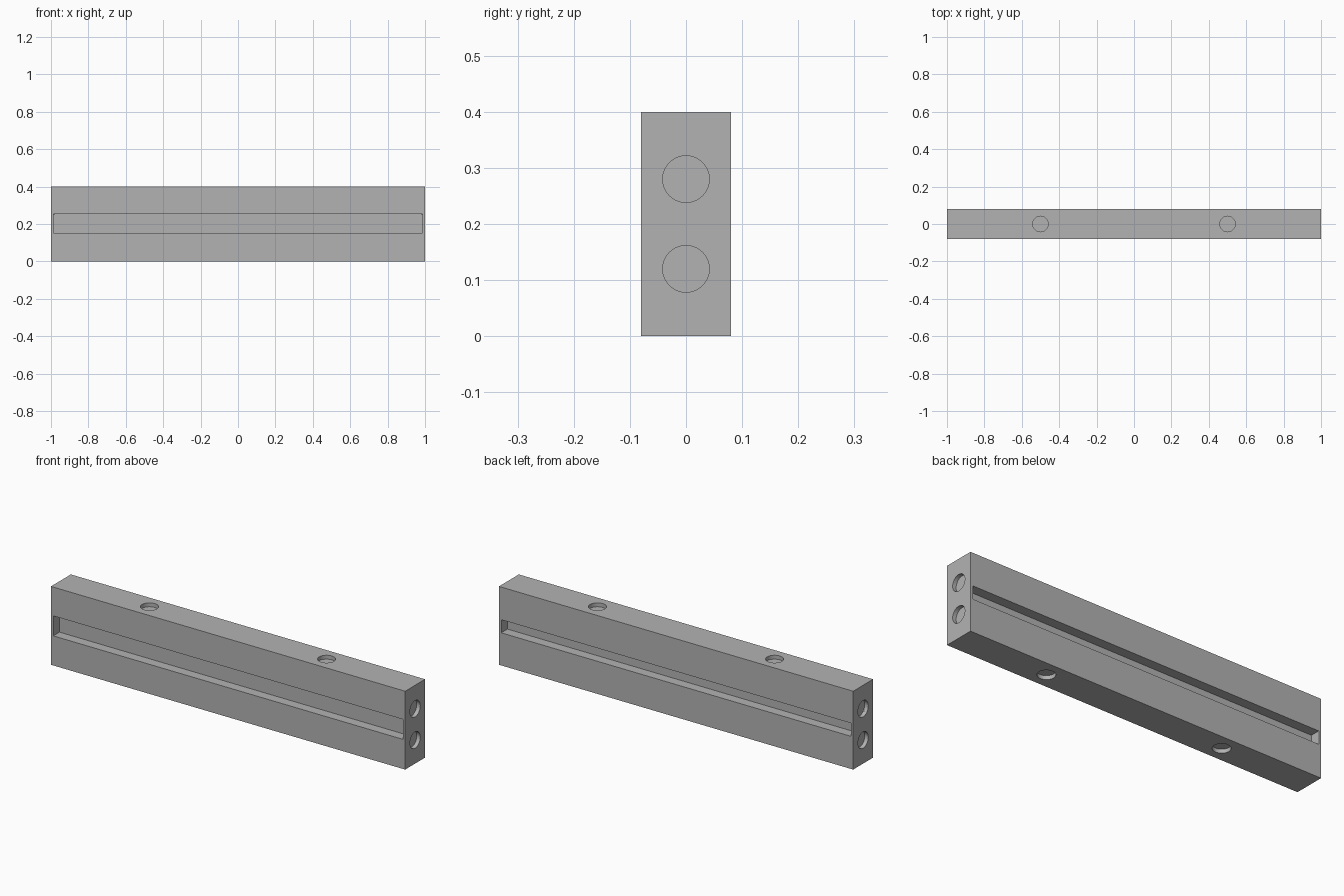
import bpy
from math import pi
from mathutils import Matrix, Vector
import bmesh

cube = bpy.data.objects.get("Cube")
if cube:
    bpy.data.objects.remove(cube, do_unlink=True)

LENGTH, DEPTH, HEIGHT = 2.0, 0.16, 0.4
SLOT_DEPTH, HOLE_DEPTH, HOLE_RADIUS = 0.05, 0.02, 0.0415

grey = bpy.data.materials.new("plain grey")
grey.use_nodes = True
colour = (0.45, 0.45, 0.45, 1)
grey.diffuse_color = colour
grey.node_tree.nodes["Principled BSDF"].inputs["Base Color"].default_value = colour


def add_object(name, bm):
    mesh = bpy.data.meshes.new(name)
    bm.to_mesh(mesh)
    bm.free()
    mesh.materials.append(grey)
    ob = bpy.data.objects.new(name, mesh)
    bpy.context.collection.objects.link(ob)
    return ob


def box(name, size, centre):
    bm = bmesh.new()
    bmesh.ops.create_cube(bm, size=1, matrix=Matrix.Translation(centre) @ Matrix.Diagonal((*size, 1)))
    return add_object(name, bm)


def peg(name, centre, rotation):
    bm = bmesh.new()
    bmesh.ops.create_cone(bm, cap_ends=True, segments=64, radius1=HOLE_RADIUS, radius2=HOLE_RADIUS,
                          depth=2 * HOLE_DEPTH, matrix=Matrix.Translation(centre) @ rotation)
    return add_object(name, bm)


# Main beam
beam = box("beam", (LENGTH, DEPTH, HEIGHT), (0, 0, HEIGHT / 2))

# Long slots: wide one in front, narrow one behind
cutters = [
    box("front_slot_cutter", (1.974, 2 * SLOT_DEPTH, 0.102), (0, -DEPTH / 2, 0.202)),
    box("back_slot_cutter", (1.974, 2 * SLOT_DEPTH, 0.067), (0, DEPTH / 2, 0.2)),
]

# Shallow round sockets: two on each end, two on the top and the underside
for side in (-1, 1):
    for z in (0.12, 0.28):
        cutters.append(peg("end_socket_cutter", Vector((side * LENGTH / 2, 0, z)), Matrix.Rotation(pi / 2, 4, "Y")))
    for z in (0, HEIGHT):
        cutters.append(peg("edge_socket_cutter", Vector((side * 0.5, 0, z)), Matrix.Identity(4)))

for cutter in cutters:
    cut = beam.modifiers.new(cutter.name, "BOOLEAN")
    cut.operation = "DIFFERENCE"
    cut.solver = "EXACT"
    cut.object = cutter
    cutter.hide_render = True
    cutter.hide_set(True)

# Bake the cuts, remove the cutters and smooth the round walls
bpy.context.view_layer.objects.active = beam
beam.select_set(True)
for cut in list(beam.modifiers):
    bpy.ops.object.modifier_apply(modifier=cut.name)
for cutter in cutters:
    bpy.data.objects.remove(cutter, do_unlink=True)
bpy.ops.object.shade_smooth_by_angle(angle=pi / 6)
